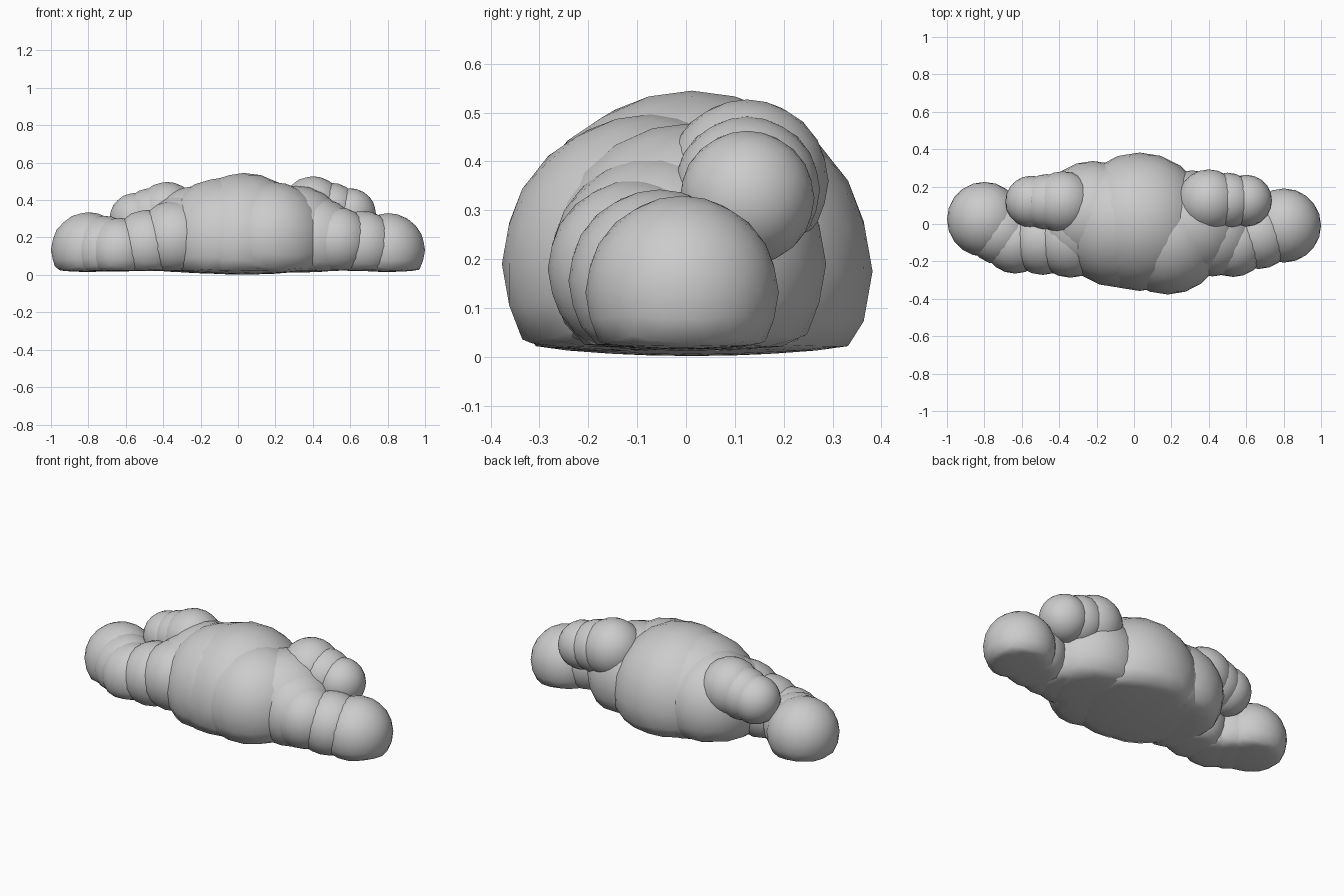
import bpy

if "Cube" in bpy.data.objects:
    bpy.data.objects.remove(bpy.data.objects["Cube"])

FLOOR = 0.026   # height below which the puffs are pressed almost flat


def puff(name, x, y, z, r):
    """One rounded cloud puff, with its underside squashed onto the ground."""
    bpy.ops.mesh.primitive_ico_sphere_add(subdivisions=3, radius=r)
    ob = bpy.context.object
    ob.name = name
    for v in ob.data.vertices:
        v.co.x += x
        v.co.y += y
        v.co.z += z
        if v.co.z < FLOOR:
            v.co.z = FLOOR + (v.co.z - FLOOR) * 0.11
    bpy.ops.object.shade_smooth()
    return ob


puffs = {
    # central mass
    "centre_puff": (0.03, 0.012, 0.175, 0.37),
    "centre_left_puff": (-0.08, 0.0, 0.18, 0.34),
    "centre_front_puff": (0.18, -0.07, 0.19, 0.307),
    "right_body_puff": (0.31, 0.0, 0.19, 0.287),
    "left_body_puff": (-0.22, 0.05, 0.19, 0.287),
    # low front puffs
    "right_front_puff": (0.53, -0.10, 0.18, 0.183),
    "left_front_puff": (-0.34, -0.08, 0.19, 0.207),
    "left_front_small_puff": (-0.635, -0.09, 0.13, 0.175),
    # raised back puffs
    "right_top_puff": (0.40, 0.125, 0.36, 0.167),
    "right_top_small_puff": (0.60, 0.125, 0.325, 0.138),
    "left_top_puff": (-0.38, 0.115, 0.33, 0.167),
    "left_top_small_puff": (-0.55, 0.12, 0.30, 0.138),
    # ends
    "right_end_puff": (0.802, -0.008, 0.132, 0.198),
    "left_end_puff": (-0.80, 0.025, 0.135, 0.20),
}
for name, p in puffs.items():
    puff(name, *p)

# in-between puffs that fill the gaps along each chain
chains = [
    ("right_top_puff", "right_top_small_puff"),
    ("left_top_puff", "left_top_small_puff"),
    ("left_front_puff", "left_front_small_puff"),
    ("left_front_small_puff", "left_end_puff"),
    ("right_front_puff", "right_end_puff"),
    ("right_body_puff", "right_front_puff"),
    ("left_body_puff", "left_front_puff"),
]
for a, b in chains:
    mid = [(p + q) / 2 for p, q in zip(puffs[a], puffs[b])]
    mid[3] *= 0.98
    puff(a.replace("_puff", "_filler"), *mid)
